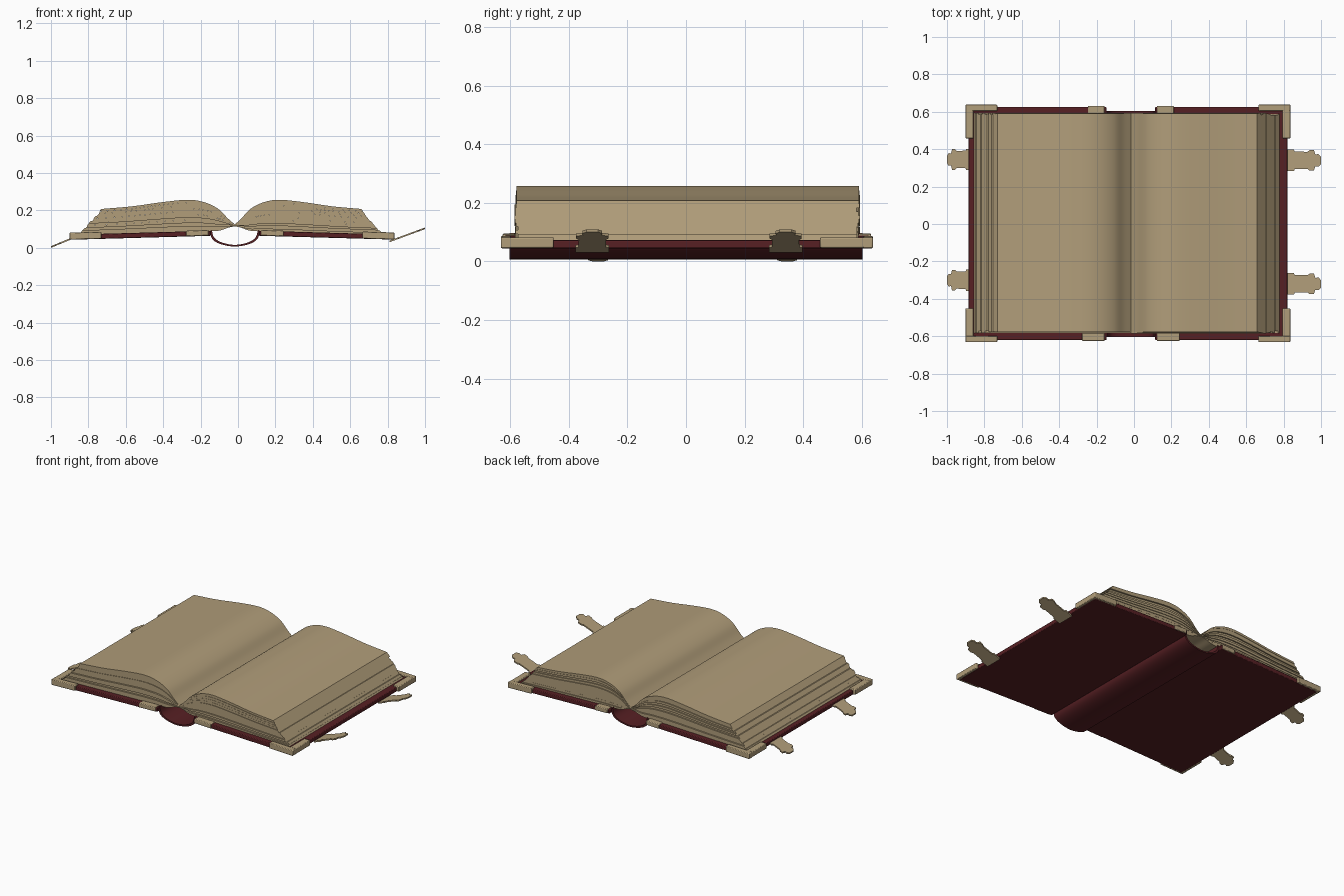
import bpy, bmesh, random
from mathutils import Vector

random.seed(4)
GUTTER = -0.017

if "Cube" in bpy.data.objects:
    bpy.data.objects.remove(bpy.data.objects["Cube"])


def make_material(name, rgb):
    mat = bpy.data.materials.new(name)
    mat.use_nodes = True
    mat.diffuse_color = (*rgb, 1)
    mat.node_tree.nodes["Principled BSDF"].inputs["Base Color"].default_value = (*rgb, 1)
    return mat


parchment = make_material("parchment_tan", (0.44, 0.34, 0.195))
leather = make_material("dark_red_leather", (0.095, 0.014, 0.017))


def finish(name, bm, mat, bevel=0):
    bmesh.ops.recalc_face_normals(bm, faces=bm.faces)
    mesh = bpy.data.meshes.new(name)
    bm.to_mesh(mesh)
    bm.free()
    mesh.materials.append(mat)
    obj = bpy.data.objects.new(name, mesh)
    bpy.context.collection.objects.link(obj)
    bpy.ops.object.select_all(action="DESELECT")
    obj.select_set(True)
    bpy.context.view_layer.objects.active = obj
    bpy.ops.object.shade_smooth_by_angle(angle=0.6)
    if bevel:
        mod = obj.modifiers.new("soft_edges", "BEVEL")
        mod.width, mod.segments = bevel, 2
    return obj


def smooth_path(points, steps=5):
    """Catmull-Rom curve through the points."""
    pts = [Vector(p) for p in points]
    pts = [2 * pts[0] - pts[1]] + pts + [2 * pts[-1] - pts[-2]]
    path = []
    for a, b, c, d in zip(pts, pts[1:], pts[2:], pts[3:]):
        for i in range(steps):
            t = i / steps
            path.append(0.5 * (2 * b + (c - a) * t + (2 * a - 5 * b + 4 * c - d) * t**2
                               + (3 * b - a - 3 * c + d) * t**3))
    return path + [pts[-2]]


def slab(name, upper, lower, y0, y1, mat, bevel=0):
    """Solid between two (x, z) paths, running from y0 to y1."""
    bm = bmesh.new()
    rows = [[bm.verts.new((p[0], y, p[1])) for p in path]
            for path, y in ((upper, y0), (upper, y1), (lower, y1), (lower, y0))]
    for r, row in enumerate(rows):
        nxt = rows[(r + 1) % 4]
        for i in range(len(row) - 1):
            bm.faces.new((row[i], row[i + 1], nxt[i + 1], nxt[i]))
    for end in (0, -1):
        bm.faces.new([row[end] for row in rows])
    return finish(name, bm, mat, bevel)


# Page profiles, as distance from the gutter and height
TOP = smooth_path([(0, .125), (.038, .158), (.088, .208), (.16, .243), (.25, .257),
                   (.39, .244), (.55, .222), (.713, .208)])
BOTTOM = smooth_path([(0, .115), (.035, .108), (.083, .092), (.153, .089), (.283, .085),
                      (.433, .08), (.633, .074), (.843, .068)])
LAYERS = 11


def page_curve(t, side, width):
    return [(GUTTER + side * width * p.x, p.y) for p in
            (b.lerp(a, t) for a, b in zip(TOP, BOTTOM))]


def cover_top(d):
    return 0.095 - 0.028 * d


def cover_piece(name, side, d0, d1, y0, y1, mat, rise=0.0, bottom=0.027, bevel=0.004):
    """Sloping board that follows the cover, between two distances from the gutter."""
    ends = [(GUTTER + side * d, cover_top(d)) for d in (d0, d1)]
    slab(name, [(x, z + rise) for x, z in ends], [(x, z - bottom) for x, z in ends],
         y0, y1, mat, bevel)


def clasp(name, outer_x, outer_z, inner_x, inner_z, y):
    """Thin strap with a flared, knobbed tip; outline is fraction along and half width."""
    half = [(0, .057), (.24, .057), (.26, .047), (.62, .046), (.68, .055), (.8, .055),
            (.84, .032), (.93, .034), (1, .02)]
    outline = half + [(t, -w) for t, w in reversed(half)]
    bm = bmesh.new()
    root, tip = Vector((inner_x, y, inner_z)), Vector((outer_x, y, outer_z))
    face = bm.faces.new([bm.verts.new(root.lerp(tip, t) + Vector((0, w, 0)))
                         for t, w in outline])
    lifted = bmesh.ops.extrude_face_region(bm, geom=[face])["geom"]
    bmesh.ops.translate(bm, vec=(0, 0, 0.009),
                        verts=[v for v in lifted if isinstance(v, bmesh.types.BMVert)])
    finish(name, bm, parchment)


for label, side, width, edge in (("right", -1, 1.0, .868), ("left", 1, .947, .837)):
    # Page block made of slightly uneven gatherings
    for k in range(LAYERS):
        top_layer = k == LAYERS - 1
        trim = 1 if top_layer or k == 0 else 1 - random.uniform(0, .016)
        slab(f"{label}_pages_{k + 1}",
             page_curve((k + 1) / LAYERS, side, width * trim),
             page_curve(k / LAYERS, side, width * trim),
             -.582 + (.004 if top_layer else random.uniform(-.004, .01)),
             .592 - (.002 if top_layer else random.uniform(-.003, .01)), parchment)

    # Leather board
    cover_piece(f"{label}_cover", side, .13, edge, -.62, .625, leather)

    # Corner guards and small guards beside the spine
    for end_name, end, y_out, inner_length in (("front", -1, .632, .12), ("back", 1, .638, .09)):
        def span(a, b):
            return sorted((end * a, end * b))
        rim = edge + .016
        cover_piece(f"{label}_{end_name}_corner_long", side, rim - .17, rim,
                    *span(y_out - .034, y_out), parchment, .011, .026)
        cover_piece(f"{label}_{end_name}_corner_side", side, rim - .042, rim,
                    *span(y_out - .18, y_out - .002), parchment, .01, .025)
        cover_piece(f"{label}_{end_name}_spine_guard", side, .14, .14 + inner_length,
                    *span(y_out - .05, y_out - .006), parchment, .004, .025)

# Rounded hollow spine
outer = smooth_path([(-.152, .088), (-.136, .045), (-.09, .019), (-.017, .007),
                     (.056, .019), (.102, .045), (.118, .088)])
inner = [(GUTTER + (p.x - GUTTER) * .92, p.y + .009) for p in outer]
slab("spine", inner, outer, -.603, .603, leather)

# Clasps on both fore edges
for place, y_low, y_high in (("front", -.3, -.32), ("back", .345, .34)):
    clasp(f"right_{place}_clasp", -1.0, 0.0, -.865, .056, y_low)
    clasp(f"left_{place}_clasp", 1.0, .1, .81, .03, y_high)
